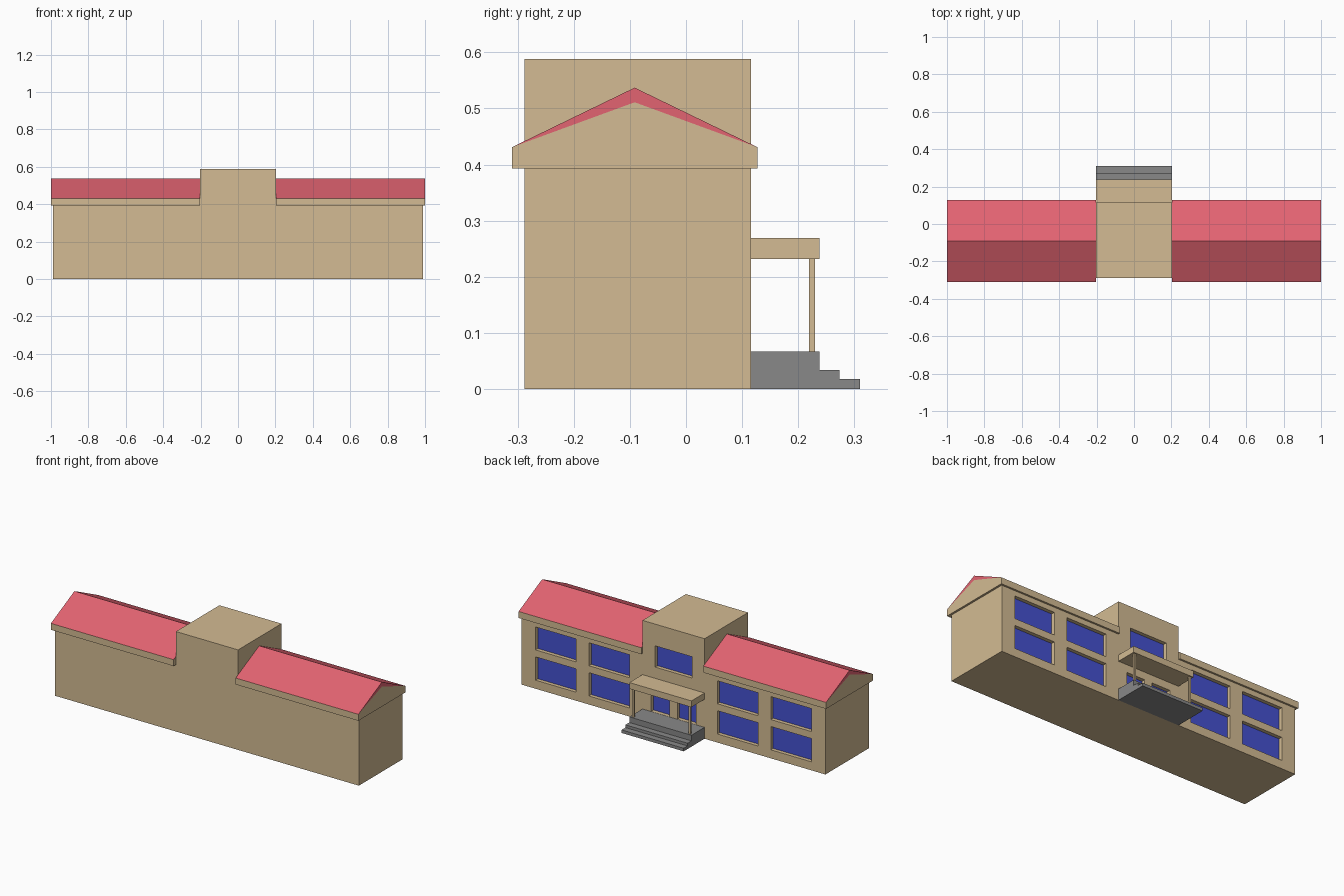
import bpy, bmesh
from mathutils import Vector

if "Cube" in bpy.data.objects:
    bpy.data.objects.remove(bpy.data.objects["Cube"])


def lin(c):
    c /= 255
    return c / 12.92 if c <= 0.04045 else ((c + 0.055) / 1.055) ** 2.4


def material(name, r, g, b):
    m = bpy.data.materials.new(name)
    m.diffuse_color = (lin(r), lin(g), lin(b), 1)
    m.use_nodes = True
    m.node_tree.nodes["Principled BSDF"].inputs["Base Color"].default_value = m.diffuse_color
    return m


TAN = material("tan_wall", 211, 187, 147)
RED = material("red_roof", 226, 99, 113)
BLUE = material("blue_glass", 69, 81, 208)
GREY = material("grey_stone", 136, 136, 136)


def finish(name, bm, mat):
    bmesh.ops.recalc_face_normals(bm, faces=bm.faces)
    me = bpy.data.meshes.new(name)
    bm.to_mesh(me)
    bm.free()
    me.materials.append(mat)
    ob = bpy.data.objects.new(name, me)
    bpy.context.collection.objects.link(ob)
    return ob


def add_box(bm, x0, x1, y0, y1, z0, z1):
    vs = bmesh.ops.create_cube(bm, size=1)["verts"]
    for v in vs:
        v.co = Vector(((x0 + x1) / 2 + v.co.x * (x1 - x0),
                       (y0 + y1) / 2 + v.co.y * (y1 - y0),
                       (z0 + z1) / 2 + v.co.z * (z1 - z0)))


def box(name, mat, *ext):
    bm = bmesh.new()
    add_box(bm, *ext)
    return finish(name, bm, mat)


def prism(name, mat, points, offset):
    """Extrude a closed outline of 3D points along offset."""
    bm = bmesh.new()
    f = bm.faces.new([bm.verts.new(p) for p in points])
    ext = bmesh.ops.extrude_face_region(bm, geom=[f], use_keep_orig=True)["geom"]
    bmesh.ops.translate(bm, vec=offset,
                        verts=[g for g in ext if isinstance(g, bmesh.types.BMVert)])
    return finish(name, bm, mat)


YF, YB = -0.288, 0.116      # wall faces
DEPTH = 0.025               # window recess

# Walls: wide wings with a taller middle block
outline = [(-0.988, 0), (0.988, 0), (0.988, 0.40), (0.202, 0.40), (0.202, 0.588),
           (-0.202, 0.588), (-0.202, 0.40), (-0.988, 0.40)]
walls = prism("walls", TAN, [(x, YF, z) for x, z in outline], (0, YB - YF, 0))

# Window and door openings: x0, x1, z0, z1
openings = [(-0.12, 0.12, 0.335, 0.46)]
for s in (-1, 1):
    for a, b in ((0.285, 0.55), (0.633, 0.898)):
        for z0, z1 in ((0.05, 0.187), (0.228, 0.363)):
            openings.append((min(s * a, s * b), max(s * a, s * b), z0, z1))
    openings.append((min(s * 0.025, s * 0.145), max(s * 0.025, s * 0.145), 0.068, 0.187))

# Cut the recesses
bm = bmesh.new()
for x0, x1, z0, z1 in openings:
    add_box(bm, x0, x1, YB - DEPTH, YB + 0.05, z0, z1)
cutter = finish("opening_cutter", bm, TAN)
cutter.hide_render = True
mod = walls.modifiers.new("openings", "BOOLEAN")
mod.operation = "DIFFERENCE"
mod.solver = "EXACT"
mod.object = cutter
bpy.context.view_layer.objects.active = walls
bpy.ops.object.modifier_apply(modifier=mod.name)
bpy.data.objects.remove(cutter)

# Glass panes at the back of the recesses
bm = bmesh.new()
for x0, x1, z0, z1 in openings:
    add_box(bm, x0, x1, YB - DEPTH - 0.002, YB - DEPTH + 0.003, z0, z1)
finish("window_panes", bm, BLUE)

# Wing roofs: tan eaves and gable with a red covering
E0, E1, RY = -0.31, 0.127, -0.0915
eave = [(E0, 0.393), (E1, 0.393), (E1, 0.431), (RY, 0.511), (E0, 0.431)]
cover = [(E0, 0.431), (RY, 0.511), (E1, 0.431), (RY, 0.537)]
for s, side in ((-1, "left"), (1, "right")):
    off = (s * 0.798, 0, 0)
    prism(side + "_eaves", TAN, [(s * 0.202, y, z) for y, z in eave], off)
    prism(side + "_roof", RED, [(s * 0.202, y, z) for y, z in cover], off)
    # Porch post
    box(side + "_porch_post", TAN, s * 0.184 - 0.0055, s * 0.184 + 0.0055,
        0.219, 0.230, 0.06, 0.24)

# Porch canopy and stepped base
box("porch_canopy", TAN, -0.202, 0.202, YB - 0.005, 0.238, 0.232, 0.269)
steps = [(YB, 0), (0.31, 0), (0.31, 0.018), (0.274, 0.018), (0.274, 0.034),
         (0.238, 0.034), (0.238, 0.067), (YB, 0.067)]
prism("porch_steps", GREY, [(-0.202, y, z) for y, z in steps], (0.404, 0, 0))
